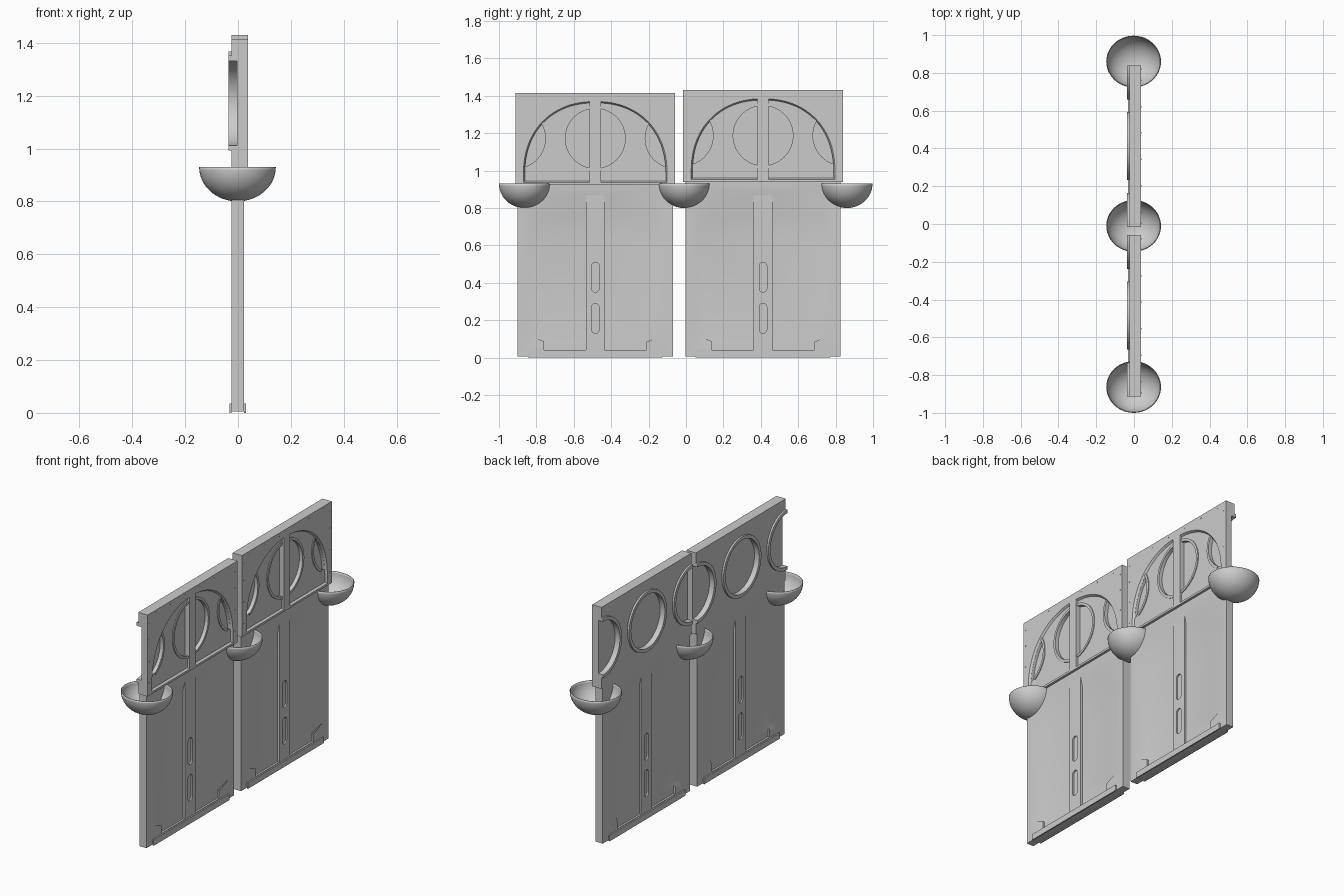
import bpy, bmesh, math

if "Cube" in bpy.data.objects:
    bpy.data.objects.remove(bpy.data.objects["Cube"])


def loft(name, a, xa, b=None, xb=0.0):
    """Solid between two (y, z) outlines lying at x = xa and x = xb."""
    b = b or a
    bm = bmesh.new()
    va = [bm.verts.new((xa, y, z)) for y, z in a]
    vb = [bm.verts.new((xb, y, z)) for y, z in b]
    n = len(a)
    bm.faces.new(va)
    bm.faces.new(vb[::-1])
    for i in range(n):
        j = (i + 1) % n
        bm.faces.new((va[j], va[i], vb[i], vb[j]))
    bmesh.ops.recalc_face_normals(bm, faces=bm.faces[:])
    me = bpy.data.meshes.new(name)
    bm.to_mesh(me)
    bm.free()
    ob = bpy.data.objects.new(name, me)
    bpy.context.collection.objects.link(ob)
    return ob


def box(name, y0, y1, z0, z1, x0, x1):
    return loft(name, [(y0, z0), (y1, z0), (y1, z1), (y0, z1)], x0, None, x1)


def activate(ob):
    bpy.ops.object.select_all(action='DESELECT')
    ob.select_set(True)
    bpy.context.view_layer.objects.active = ob


def boolean(ob, tool, op='DIFFERENCE'):
    tool.hide_render = True
    m = ob.modifiers.new("cut", 'BOOLEAN')
    m.operation, m.object, m.solver = op, tool, 'EXACT'
    activate(ob)
    bpy.ops.object.modifier_apply(modifier=m.name)
    bpy.data.objects.remove(tool)


def smooth(ob):
    activate(ob)
    bpy.ops.object.shade_smooth_by_angle(angle=math.radians(30))


def arc(cy, cz, r, a0, a1, n=32):
    return [(cy + r * math.cos(math.radians(a0 + (a1 - a0) * i / n)),
             cz + r * math.sin(math.radians(a0 + (a1 - a0) * i / n))) for i in range(n + 1)]


def disc(cy, cz, r):
    return arc(cy, cz, r, 0, 360, 64)[:-1]


def ring_piece(name, cy, cz, r0, r1, a0, a1, x0, x1):
    pts = arc(cy, cz, r1, a0, a1) + arc(cy, cz, r0, a1, a0)
    smooth(loft(name, pts, x0, None, x1))


def door_arch(cy, half, top):
    """Tall arch with a narrow foot."""
    spring, pts = 0.60, [(cy + 0.275, 0.04), (cy + 0.275, 0.085), (cy + half, 0.12)]
    for i in range(41):
        t = math.pi * i / 40
        pts.append((cy + half * math.cos(t), spring + (top - spring) * math.sin(t)))
    return pts + [(cy - half, 0.12), (cy - 0.275, 0.085), (cy - 0.275, 0.04)]


def fan_arch(cy, dz, inset):
    """Wide arch of the upper panel."""
    a, b, base = 0.385 - inset, 0.39 - inset, 0.98 + dz
    pts = [(cy + a, 0.937 + dz + inset)]
    for i in range(49):
        t = math.pi * i / 48
        c, s = math.cos(t), max(math.sin(t), 0.0)
        pts.append((cy + a * math.copysign(abs(c) ** 0.91, c), base + b * s ** 0.91))
    return pts + [(cy - a, 0.937 + dz + inset)]


def slot(cy, z0, z1, r=0.02):
    return arc(cy, z1 - r, r, 0, 180, 12) + arc(cy, z0 + r, r, 180, 360, 12)


def panel(side, cy, dz):
    # lower leaf with a sunken arch on both faces
    xf, xb = 0.022, -0.025
    leaf = box(side + "_lower_leaf", cy - 0.415, cy + 0.415, 0.005, 0.93 + dz, xb, xf)
    for x, s in ((xf, 1), (xb, -1)):
        boolean(leaf, loft("cutter", door_arch(cy, 0.365, 0.875), x + 0.001 * s,
                           door_arch(cy, 0.275, 0.82), x - 0.012 * s))
    smooth(leaf)

    # centre stile with two rounded slots
    stile = box(side + "_centre_stile", cy - 0.05, cy + 0.05, 0.03, 0.89, xb, xf)
    for z0, z1 in ((0.13, 0.29), (0.35, 0.51)):
        for x, s in ((xf, 1), (xb, -1)):
            boolean(stile, loft("cutter", slot(cy, z0, z1), x + 0.01 * s, None, x - 0.009 * s))
    smooth(stile)

    # kick plates at the foot
    for x0, x1 in ((xf, xf + 0.008), (xb - 0.008, xb)):
        box(side + "_kick_plate", cy - 0.36, cy + 0.36, 0.0, 0.036, x0, x1)

    # upper panel: sunken arch in front, round recesses on both faces
    uf, cz = 0.037, 1.172 + dz
    upper = box(side + "_upper_panel", cy - 0.427, cy + 0.427, 0.925 + dz, 1.415 + dz, xb, uf)
    boolean(upper, loft("cutter", fan_arch(cy, dz, 0), uf + 0.001,
                        fan_arch(cy, dz, 0.008), uf - 0.012))
    for off in (-0.427, 0, 0.427):
        front = loft("cutter", disc(cy + off, cz, 0.16), 0.06, None, 0.008)
        if off:
            boolean(front, loft("clip", fan_arch(cy, dz, 0.009), 0.1, None, -0.1), 'INTERSECT')
        boolean(upper, front)
        boolean(upper, loft("cutter", disc(cy + off, cz, 0.16), -0.06, None, -0.004))
    smooth(upper)
    box(side + "_upper_mullion", cy - 0.03, cy + 0.03, 0.93 + dz, 1.38 + dz, 0.005, uf)

    # ring mouldings
    front_arcs = ((0, 0, 180), (0, 180, 360), (-0.427, -60, 34), (0.427, 146, 240))
    for off, a0, a1 in front_arcs:
        ring_piece(side + "_front_ring", cy + off, cz, 0.16, 0.175, a0, a1, 0.02, 0.030)
    back_arcs = ((0, 0, 180), (0, 180, 360), (-0.427, -90, 90), (0.427, 90, 270))
    for off, a0, a1 in back_arcs:
        ring_piece(side + "_back_ring", cy + off, cz, 0.16, 0.18, a0, a1, -0.036, -0.02)

    # small screw heads round the upper border
    heads = [(cy - 0.35 + 0.14 * i, 1.397 + dz) for i in range(6)]
    heads += [(cy + s * 0.408, z + dz) for s in (-1, 1) for z in (1.0, 1.13, 1.26, 1.36)]
    for y, z in heads:
        loft(side + "_screw", arc(y, z, 0.004, 0, 360, 8)[:-1], 0.036, None, 0.0385)


def bowl(name, cy):
    # open hemispherical shell
    bm = bmesh.new()
    bmesh.ops.create_uvsphere(bm, u_segments=48, v_segments=32, radius=1)
    bmesh.ops.delete(bm, geom=[v for v in bm.verts if v.co.z > 0.001], context='VERTS')
    for v in bm.verts:
        v.co = (-0.002 + 0.145 * v.co.x, cy + 0.137 * v.co.y, 0.93 + 0.13 * v.co.z)
    me = bpy.data.meshes.new(name)
    bm.to_mesh(me)
    bm.free()
    ob = bpy.data.objects.new(name, me)
    bpy.context.collection.objects.link(ob)
    m = ob.modifiers.new("thickness", 'SOLIDIFY')
    m.thickness = 0.004
    smooth(ob)


panel("left", -0.485, 0.0)
panel("right", 0.412, 0.015)
for label, y in (("left_bowl", -0.863), ("middle_bowl", -0.01), ("right_bowl", 0.86)):
    bowl(label, y)
